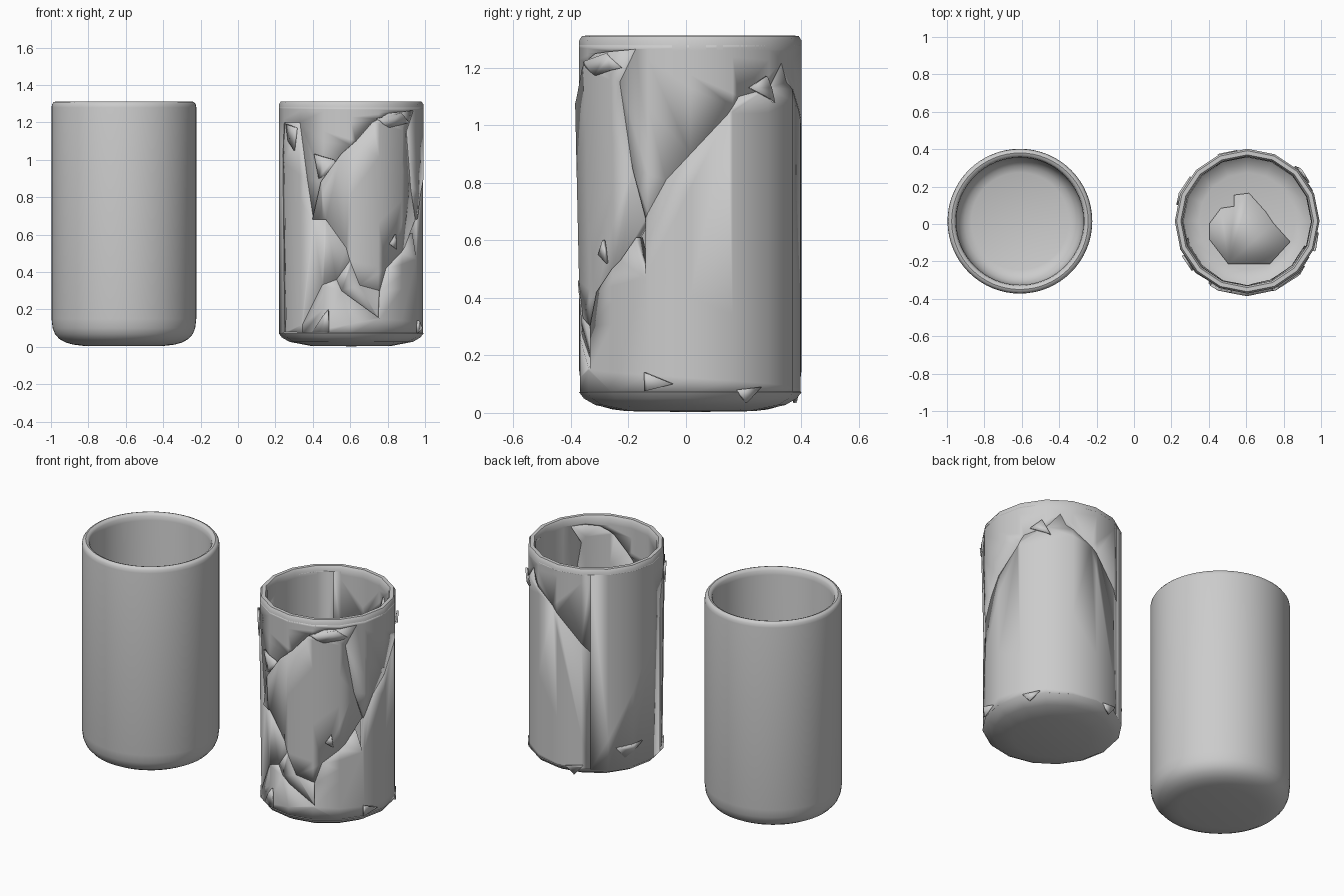
import bpy, bmesh
from math import sin, cos, radians, pi

if "Cube" in bpy.data.objects:
    bpy.data.objects.remove(bpy.data.objects["Cube"])

CY, R = 0.015, 0.387


def finish(bm, name, loc, angle=35):
    me = bpy.data.meshes.new(name)
    bm.to_mesh(me)
    bm.free()
    ob = bpy.data.objects.new(name, me)
    ob.location = loc
    bpy.context.collection.objects.link(ob)
    bpy.ops.object.select_all(action='DESELECT')
    ob.select_set(True)
    bpy.context.view_layer.objects.active = ob
    bpy.ops.object.shade_smooth_by_angle(angle=radians(angle))
    return ob


def revolve(name, profile, sides, x, angle=35, closed=False):
    bm = bmesh.new()
    vs = [bm.verts.new((r, 0, z)) for r, z in profile]
    es = [bm.edges.new(p) for p in zip(vs, vs[1:])]
    if closed:
        es.append(bm.edges.new((vs[-1], vs[0])))
    bmesh.ops.spin(bm, geom=vs + es, cent=(0, 0, 0), axis=(0, 0, 1),
                   angle=2 * pi, steps=sides, use_duplicate=False)
    bmesh.ops.remove_doubles(bm, verts=bm.verts, dist=0.0005)
    bmesh.ops.recalc_face_normals(bm, faces=bm.faces)
    return finish(bm, name, (x, CY, 0), angle)


def shard(name, outline, lift=0.0, tilt_a=0.0, tilt_z=0.0, thick=0.042):
    """Wall fragment drawn as (degrees from front, height), wrapped on a 16-gon."""
    bm = bmesh.new()
    face = bm.faces.new([bm.verts.new((a, z * 100, 0)) for a, z in outline])
    face.normal_update()
    if face.normal.z < 0:
        face.normal_flip()
    bmesh.ops.triangulate(bm, faces=[face])
    for i in range(-7, 11):
        bmesh.ops.bisect_plane(bm, geom=bm.verts[:] + bm.edges[:] + bm.faces[:],
                               plane_co=(i * 22.5, 0, 0), plane_no=(1, 0, 0), dist=0.001)
    ca = sum(p[0] for p in outline) / len(outline)
    cz = sum(p[1] for p in outline) / len(outline)
    for v in bm.verts:
        a, z = v.co.x, v.co.y / 100
        mid = (a // 22.5 + 0.5) * 22.5
        r = R * cos(radians(11.25)) / cos(radians(a - mid))
        r += lift + tilt_a * (a - ca) / 60 + tilt_z * (z - cz)
        v.co = (r * sin(radians(a)), -r * cos(radians(a)), z)
    bm.normal_update()
    ob = finish(bm, name, (0.605, CY, 0), 30)
    m = ob.modifiers.new("thickness", 'SOLIDIFY')
    m.thickness, m.offset = thick, -1
    return ob


# intact cup
revolve("intact_cup", [
    (0, .005), (.22, .006), (.27, .012), (.31, .023), (.345, .042), (.368, .068),
    (.381, .1), (R, .15), (R, 1.28), (.384, 1.297), (.376, 1.308), (.365, 1.312),
    (.352, 1.307), (.344, 1.296), (.34, 1.27), (.34, .17), (.335, .13), (.32, .095),
    (.295, .07), (.26, .057), (0, .055)], 64, -0.61)

# broken cup: base and rim
revolve("broken_base", [
    (0, .003), (.22, .006), (.33, .027), (.37, .05), (R, .072), (.342, .1),
    (.31, .07), (.26, .057), (0, .055)], 16, 0.605)
revolve("broken_rim", [
    (R, 1.26), (R, 1.295), (.377, 1.311), (.355, 1.311), (.345, 1.295), (.345, 1.26)],
    16, 0.605, closed=True)

# crack lines shared by neighbouring fragments
back = [(77, .81), (110, 1.04), (116, 1.1), (135, 1.13), (147, 1.22),
        (152, 1.15), (175, 1.05), (210, .8)]
upper = [(-24, .88), (-8, 1.03), (4, 1.1), (17, 1.2), (32, 1.25), (60, 1.265)]
right = [(50, 1.15), (58, .85), (66, .68)]
left = [(-75, 1.0), (-67, 1.2), (-45, 1.2), (-38, .9), (-32, .68)]
centre = [(-32, .68), (-20, .68), (-4, .53), (-1, .46)]
low = [(-43, .12), (-24, .33), (-12, .36)]

# large wall fragments
shard("upper_wall", [(-150, 1.28), (210, 1.28)] + back[::-1] + right[::-1]
      + upper[::-1] + left[::-1] + [(-75, .07), (-150, .07)])
shard("front_fragment", upper + right + [(50, .53), (30, .42), (24, .3), (7, .33)]
      + centre[::-1], lift=.003, tilt_a=-.014, tilt_z=.022)
shard("left_fragment", left + centre[1:] + low[::-1] + [(-43, .07), (-75, .07)],
      lift=-.002, tilt_a=.008, tilt_z=.012)
shard("lower_wall", [(-43, .07)] + low + [(-8, .3), (24, .15), (24, .3), (30, .42),
      (50, .53), (60, .61), (66, .47), (66, .68)] + back + [(210, .07)], lift=-.003)
shard("tilted_fragment", [(-1, .46), (7, .33), (24, .3), (24, .15), (-8, .3), (-12, .36)],
      lift=-.008, tilt_z=.09, thick=.025)

# small lifted chips along the cracks
chips = [
    ([(66, .14), (81, .1), (66, .075)], .008, .1),
    ([(-33, .08), (-18, .08), (-18, .2)], .006, .1),
    ([(-30, 1.03), (-14, 1.0), (-8, .95), (-27, .9)], .01, .12),
    ([(-62, 1.19), (-48, 1.17), (-52, 1.05), (-60, 1.1)], .012, .05),
    ([(20, 1.22), (42, 1.25), (52, 1.2), (30, 1.17)], .012, .1),
    ([(122, 1.13), (132, 1.17), (139, 1.08)], .014, .1),
    ([(33, .55), (38, .6), (40, .52)], .004, .1),
    ([(188, .08), (204, .1), (196, .035)], .004, 0),
    ([(115, .08), (130, .09), (121, .035)], .004, 0),
    ([(232, .2), (257, .21), (240, .13)], .006, .1),
]
for i, (pts, lift, tz) in enumerate(chips):
    if pts[0][0] > 210:
        pts = [(a - 360, z) for a, z in pts]
    shard(f"chip_{i + 1}", pts, lift, 0, tz, .012)

# loose plate on the broken floor
bm = bmesh.new()
plate = [(-.2, -.09), (-.2, .0), (-.14, .08), (-.07, .09), (-.07, .15), (.01, .16),
         (.1, .06), (.14, .0), (.23, -.1), (.12, -.22), (-.1, -.22)]
f = bm.faces.new([bm.verts.new((x, y - .01, .066)) for x, y in plate])
f.normal_update()
if f.normal.z < 0:
    f.normal_flip()
ob = finish(bm, "floor_plate", (0.605, CY, 0))
ob.modifiers.new("thickness", 'SOLIDIFY').thickness = .015
